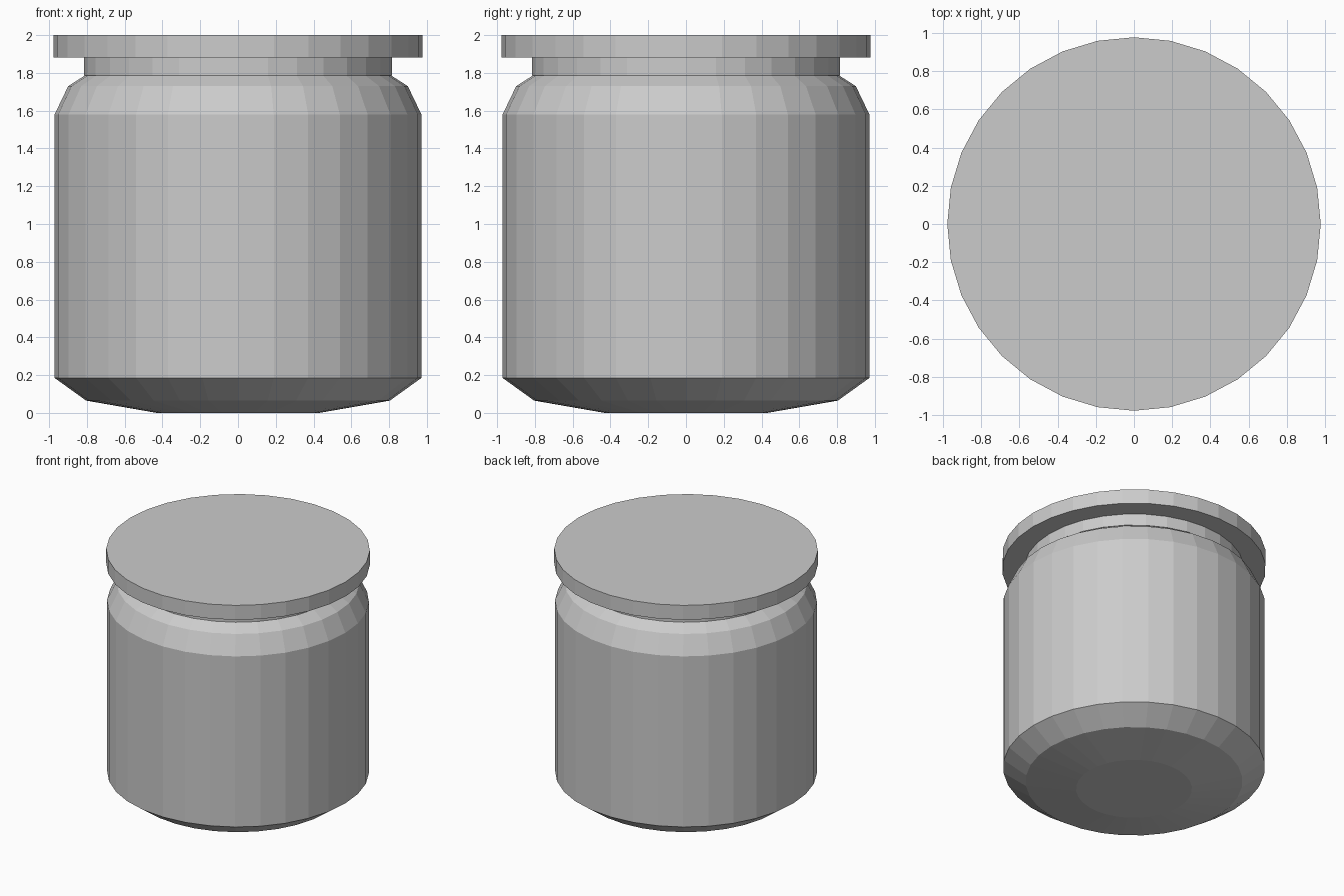
import bpy, bmesh
from math import cos, sin, tau

if "Cube" in bpy.data.objects:
    bpy.data.objects.remove(bpy.data.objects["Cube"])

SIDES = 32


def lathe(name, profile):
    """Revolve (radius, height) points around z and cap both ends."""
    bm = bmesh.new()
    rings = [[bm.verts.new((r * cos(tau * i / SIDES), r * sin(tau * i / SIDES), z))
              for i in range(SIDES)] for r, z in profile]
    for low, high in zip(rings, rings[1:]):
        for i in range(SIDES):
            j = (i + 1) % SIDES
            bm.faces.new((low[i], low[j], high[j], high[i]))
    bm.faces.new(rings[0][::-1])
    bm.faces.new(rings[-1])
    mesh = bpy.data.meshes.new(name)
    bm.to_mesh(mesh)
    bm.free()
    obj = bpy.data.objects.new(name, mesh)
    bpy.context.collection.objects.link(obj)
    return obj


# Jar body: chamfered base, straight wall, two-step shoulder
lathe("jar_body", [(0.43, 0), (0.804, 0.065), (0.971, 0.185),
                   (0.971, 1.58), (0.899, 1.73), (0.805, 1.79)])

# Neck band between shoulder and lid
lathe("jar_neck", [(0.816, 1.787), (0.816, 1.882)])

# Flat overhanging lid
lathe("jar_lid", [(0.977, 1.882), (0.977, 2.0)])
